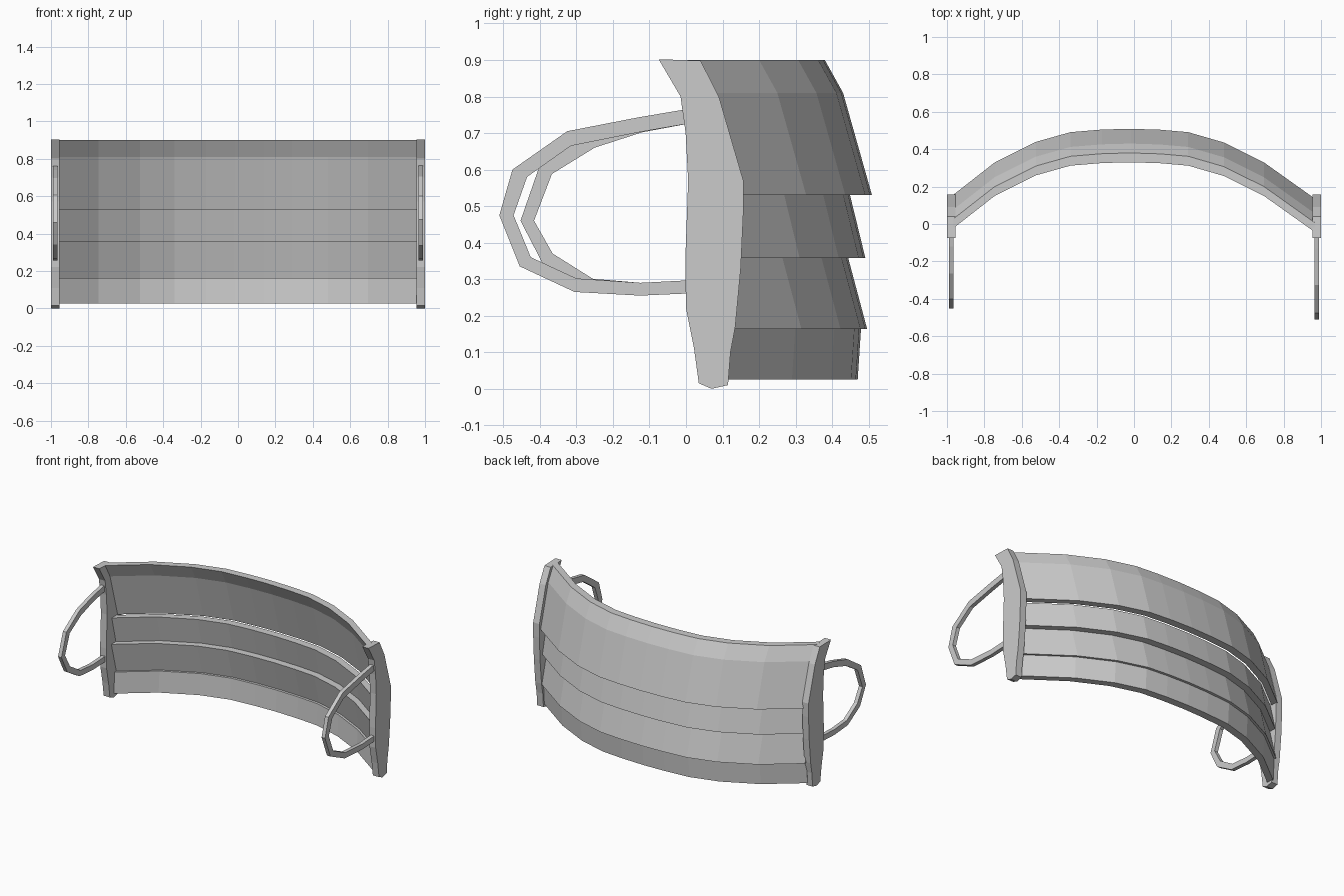
import bpy

if "Cube" in bpy.data.objects:
    bpy.data.objects.remove(bpy.data.objects["Cube"])

# Plan curve of the mask: (x, y offset from the centre)
PLAN = [(-0.965, -0.352), (-0.745, -0.18), (-0.525, -0.07), (-0.34, -0.018),
        (-0.17, -0.004), (-0.02, 0), (0.14, -0.005), (0.29, -0.018),
        (0.48, -0.073), (0.695, -0.18), (0.965, -0.372)]
THICK = 0.05


def add_object(name, verts, faces):
    mesh = bpy.data.meshes.new(name)
    mesh.from_pydata(verts, [], faces)
    mesh.update()
    obj = bpy.data.objects.new(name, mesh)
    bpy.context.collection.objects.link(obj)
    return obj


def sweep(name, sections):
    """Join equal closed sections into a capped solid."""
    n = len(sections[0])
    verts = [v for s in sections for v in s]
    faces = []
    for k in range(len(sections) - 1):
        a, b = k * n, (k + 1) * n
        for i in range(n):
            j = (i + 1) % n
            faces.append((a + i, a + j, b + j, b + i))
    last = (len(sections) - 1) * n
    faces.append(tuple(reversed(range(n))))
    faces.append(tuple(range(last, last + n)))
    return add_object(name, verts, faces)


def panel(name, outer):
    """Pleat given by its outer (y, z) line, listed from top to bottom."""
    profile = outer + [(y - THICK, z) for y, z in reversed(outer)]
    profile.reverse()
    return sweep(name, [[(x, y + dy, z) for y, z in profile] for x, dy in PLAN])


# Pleated front panels
panel("pleat_top", [(0.38, 0.9), (0.43, 0.81), (0.509, 0.53)])
panel("pleat_upper_middle", [(0.449, 0.53), (0.491, 0.358)])
panel("pleat_lower_middle", [(0.444, 0.358), (0.496, 0.163)])
panel("pleat_bottom", [(0.479, 0.163), (0.47, 0.025)])

# Side bands
BAND = [(-0.075, 0.902), (0.04, 0.898), (0.09, 0.8), (0.157, 0.57),
        (0.157, 0.48), (0.15, 0.33), (0.135, 0.17), (0.122, 0.1),
        (0.115, 0.01), (0.07, 0.0), (0.035, 0.015), (0.022, 0.11),
        (0.0, 0.22), (-0.002, 0.35), (0.006, 0.57), (-0.001, 0.7),
        (-0.015, 0.8)]
for side, x0, x1 in (("left", -1.0, -0.955), ("right", 0.955, 1.0)):
    sweep(side + "_band", [[(x, y, z) for y, z in BAND] for x in (x0, x1)])


# Ear loops: flat-sided cords running between an outer and an inner line
def ear_loop(name, x0, x1, outer, inner):
    sections = [[(x0, *o), (x1, *o), (x1, *i), (x0, *i)]
                for o, i in zip(outer, inner)]
    return sweep(name, sections)


ear_loop("right_ear_loop", 0.965, 0.99,
         [(0.03, 0.77), (-0.13, 0.743), (-0.325, 0.705), (-0.475, 0.6),
          (-0.511, 0.475), (-0.455, 0.335), (-0.305, 0.265),
          (-0.125, 0.255), (0.03, 0.262)],
         [(0.03, 0.73), (-0.125, 0.703), (-0.315, 0.665), (-0.435, 0.58),
          (-0.472, 0.475), (-0.425, 0.36), (-0.3, 0.302),
          (-0.125, 0.29), (0.03, 0.298)])
ear_loop("left_ear_loop", -0.99, -0.965,
         [(0.03, 0.77), (-0.12, 0.741), (-0.265, 0.698), (-0.402, 0.607),
          (-0.453, 0.46), (-0.392, 0.342), (-0.265, 0.266),
          (-0.125, 0.255), (0.03, 0.262)],
         [(0.03, 0.73), (-0.12, 0.702), (-0.25, 0.66), (-0.367, 0.588),
          (-0.416, 0.46), (-0.365, 0.37), (-0.255, 0.301),
          (-0.125, 0.29), (0.03, 0.298)])

# Make all face directions point outwards
import bmesh
for obj in bpy.context.collection.objects:
    bm = bmesh.new()
    bm.from_mesh(obj.data)
    bmesh.ops.recalc_face_normals(bm, faces=bm.faces)
    bm.to_mesh(obj.data)
    bm.free()
